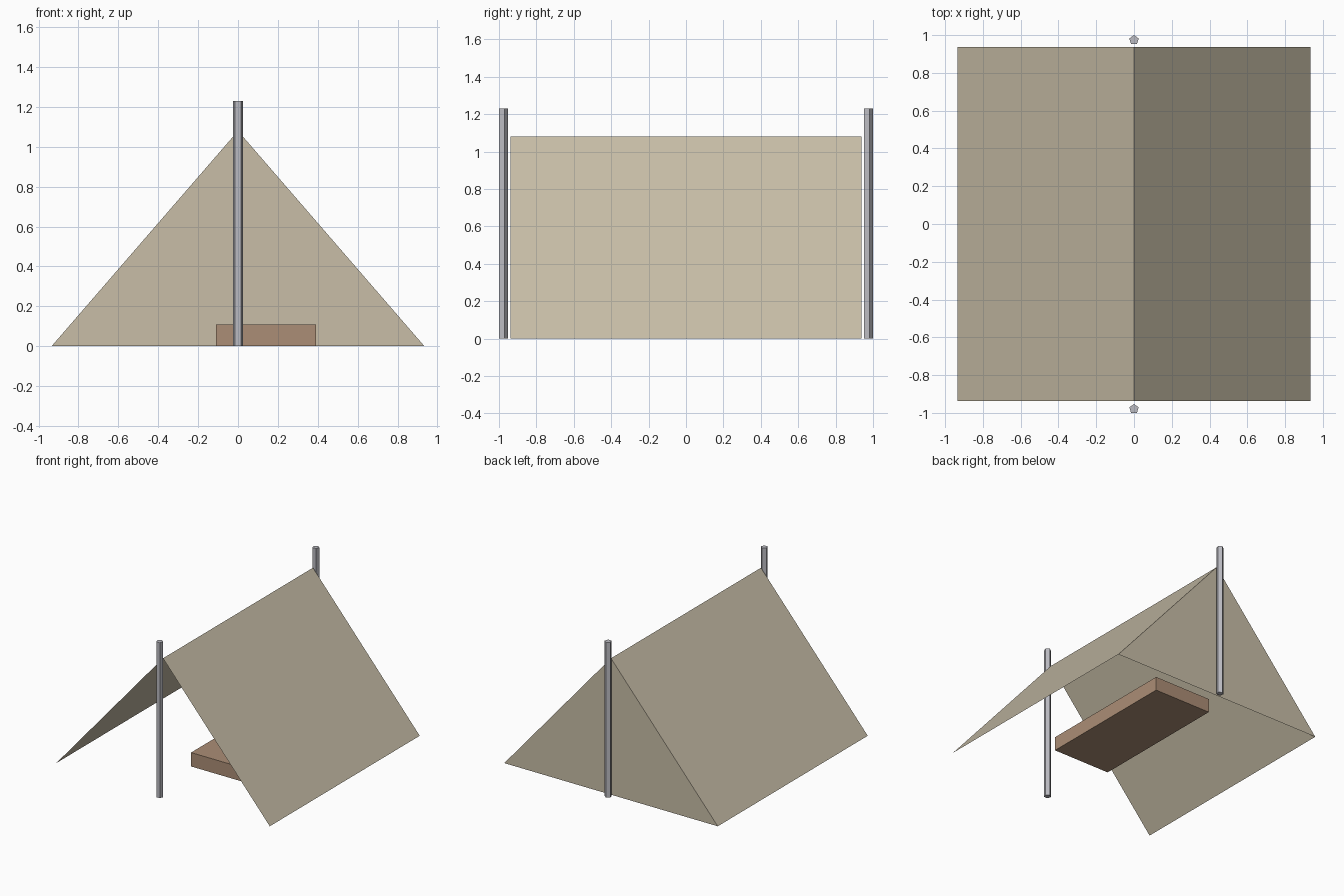
import bpy
import bmesh
from math import radians

cube = bpy.data.objects.get("Cube")
if cube:
    bpy.data.objects.remove(cube, do_unlink=True)


def material(name, colour):
    mat = bpy.data.materials.new(name)
    mat.use_nodes = True
    mat.diffuse_color = (*colour, 1)
    bsdf = mat.node_tree.nodes["Principled BSDF"]
    bsdf.inputs["Base Color"].default_value = (*colour, 1)
    bsdf.inputs["Roughness"].default_value = 0.9
    return mat


canvas = material("sand canvas", (0.58, 0.515, 0.39))
metal = material("grey metal", (0.50, 0.50, 0.54))
blanket = material("brown blanket", (0.41, 0.27, 0.18))

HALF_W, HALF_L, RIDGE = 0.935, 0.938, 1.08

# Canvas: two slopes and a closed back end, open at the front
bm = bmesh.new()
front, back = [
    [bm.verts.new(p) for p in ((-HALF_W, y, 0), (0, y, RIDGE), (HALF_W, y, 0))]
    for y in (-HALF_L, HALF_L)
]
bm.faces.new((front[0], front[1], back[1], back[0]))
bm.faces.new((front[1], front[2], back[2], back[1]))
bm.faces.new(back)
bmesh.ops.recalc_face_normals(bm, faces=bm.faces)
mesh = bpy.data.meshes.new("tent_canvas")
bm.to_mesh(mesh)
bm.free()
mesh.materials.append(canvas)
tent = bpy.data.objects.new("tent_canvas", mesh)
bpy.context.collection.objects.link(tent)

# Five-sided poles at both ends of the ridge
POLE_H = 1.23
for name, y in (("front_pole", -0.979), ("back_pole", 0.974)):
    bpy.ops.mesh.primitive_cylinder_add(
        vertices=5, radius=0.026, depth=POLE_H, location=(0, y, POLE_H / 2))
    pole = bpy.context.object
    pole.name = name
    # Turn a corner towards the back
    top = max(pole.data.vertices, key=lambda v: v.co.y)
    if abs(top.co.x) > 0.001:
        pole.rotation_euler.z = radians(90)
    pole.data.materials.append(metal)

# Bed: a low slab lying on the ground, off centre
bpy.ops.mesh.primitive_cube_add(size=1, location=(0.14, 0.143, 0.055))
bed = bpy.context.object
bed.name = "bed_mat"
bed.scale = (0.5, 1.145, 0.11)
bed.data.materials.append(blanket)
